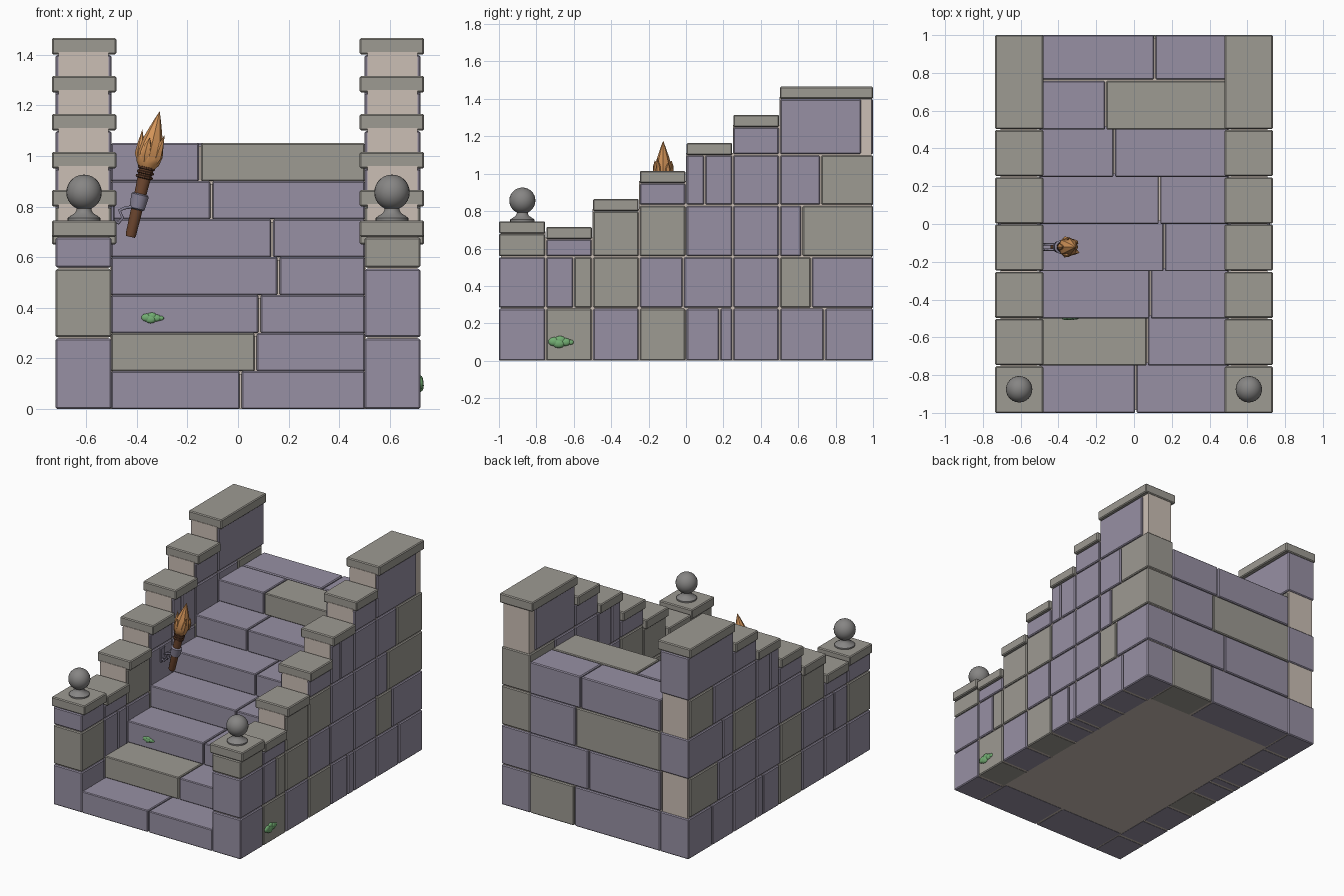
import bpy, bmesh, math
from mathutils import Vector, Matrix

if "Cube" in bpy.data.objects:
    bpy.data.objects.remove(bpy.data.objects["Cube"])


def mat(name, rgb):
    m = bpy.data.materials.new(name)
    m.diffuse_color = (*rgb, 1)
    m.use_nodes = True
    m.node_tree.nodes["Principled BSDF"].inputs["Base Color"].default_value = m.diffuse_color
    return m


PURPLE = mat("purple_stone", (0.31, 0.28, 0.37))
GRAY = mat("gray_stone", (0.34, 0.325, 0.29))
MORTAR = mat("pale_mortar", (0.60, 0.52, 0.46))
BALL = mat("dark_gray_stone", (0.24, 0.235, 0.23))
WOOD = mat("torch_wood", (0.16, 0.065, 0.03))
WRAP = mat("torch_wrap", (0.10, 0.04, 0.02))
METAL = mat("bracket_metal", (0.24, 0.22, 0.30))
FLAME = mat("orange_flame", (0.66, 0.30, 0.10))
MOSS = mat("green_moss", (0.17, 0.42, 0.17))


def add_box(bm, lo, hi, mi=0, bevel=0.0):
    part = bmesh.new()
    size = [b - a for a, b in zip(lo, hi)]
    mid = [(a + b) / 2 for a, b in zip(lo, hi)]
    bmesh.ops.create_cube(part, size=1, matrix=Matrix.Translation(mid) @ Matrix.Diagonal((*size, 1)))
    if bevel:
        bmesh.ops.bevel(part, geom=part.edges[:], offset=bevel, segments=1, affect='EDGES')
    for f in part.faces:
        f.material_index = mi
    tmp = bpy.data.meshes.new("tmp")
    part.to_mesh(tmp)
    bm.from_mesh(tmp)
    part.free()
    bpy.data.meshes.remove(tmp)


def finish(bm, name, mats, smooth=False):
    bmesh.ops.recalc_face_normals(bm, faces=bm.faces[:])
    me = bpy.data.meshes.new(name)
    bm.to_mesh(me)
    bm.free()
    for m in mats:
        me.materials.append(m)
    ob = bpy.data.objects.new(name, me)
    bpy.context.collection.objects.link(ob)
    if smooth:
        bpy.ops.object.select_all(action='DESELECT')
        ob.select_set(True)
        bpy.context.view_layer.objects.active = ob
        bpy.ops.object.shade_smooth_by_angle(angle=math.radians(40))
    return ob


def lathe(bm, profile, n, matrix):
    """Revolve (radius, height) points about local z."""
    rings = []
    for r, h in profile:
        count = 1 if r == 0 else n
        rings.append([bm.verts.new(matrix @ Vector((r * math.cos(math.tau * k / n), r * math.sin(math.tau * k / n), h)))
                      for k in range(count)])
    for a, b in zip(rings, rings[1:]):
        for k in range(n):
            j = (k + 1) % n
            vs = [a[k % len(a)], a[j % len(a)], b[j % len(b)], b[k % len(b)]]
            bm.faces.new(list(dict.fromkeys(vs)))
    for ring in (rings[0], rings[-1]):
        if len(ring) > 1:
            bm.faces.new(ring)


G = 0.004    # half joint
BEV = 0.006
# Wall columns: y start, y end, cap top
COLUMNS = [(-1, -.75, .745), (-.75, -.5, .715), (-.5, -.25, .865), (-.25, 0, 1.015),
           (0, .25, 1.165), (.25, .5, 1.315), (.5, 1, 1.465)]
CAP = 0.065


def column_top(y):
    return next(t for a, b, t in COLUMNS if a <= y <= b) - CAP


# Wall courses: z range, joints, colours of right and left wall
COURSES = [
    (0, .28, (-1, -.75, -.5, -.25, 0, .18, .25, .5, .74, 1), "PGPGPPPPP", "PPPGPPPPP"),
    (.28, .555, (-1, -.75, -.6, -.5, -.25, -.015, .25, .5, .67, 1), "PPGGPPPGP", "GPPPGPPPG"),
    (.555, .83, (-1, -.75, -.5, -.25, 0, .25, .5, .62, 1), "GPGGPPPG", "PPGPPGPP"),
    (.83, 1.10, (-.25, 0, .1, .25, .5, .72, 1), "PPPPPG", "PPPPPG"),
    (1.10, 1.40, (.25, .5, 1), "PP", "PP"),
]


def wall(side, name):
    blocks, caps, core = bmesh.new(), bmesh.new(), bmesh.new()

    def span(a, b):
        return sorted((side * a, side * b))
    x0, x1 = span(.50, .72)
    for row, (z0, z1, ys, right, left) in enumerate(COURSES):
        for a, b, c in zip(ys, ys[1:], right if side > 0 else left):
            top = min(z1, column_top((a + b) / 2))
            end = b - G
            if b == 1:
                end = 1.0
                if side > 0 and row == 4:
                    end = .935      # exposed mortar at the back
                elif side < 0 and row in (1, 3):
                    end = .98
            start = a if a == -1 else a + G
            add_box(blocks, (x0, start, z0 + (G if row else 0)), (x1, end, top - G / 2), "PG".index(c), BEV)
    for a, b, t in COLUMNS:
        c0, c1 = span(.48, .735)
        add_box(caps, (c0, a if a == -1 else a + .003, t - CAP), (c1, b if b == 1 else b - .003, t), 0, BEV)
        c0, c1 = span(.512, .708)
        add_box(core, (c0, max(a, -.988), .001), (c1, min(b, .992), t - CAP + .01))
    finish(blocks, name + "_wall_blocks", [PURPLE, GRAY])
    finish(caps, name + "_wall_caps", [GRAY])
    finish(core, name + "_wall_mortar", [MORTAR])


wall(1, "right")
wall(-1, "left")

# Steps: joint position and colours of left and right block
steps, core = bmesh.new(), bmesh.new()
for i, (joint, cols) in enumerate([(.01, "PP"), (.07, "GP"), (.085, "PP"), (.16, "PP"),
                                   (.135, "PP"), (-.105, "PP"), (-.15, "PG")]):
    y0, z1 = -1 + .25 * i, .15 * (i + 1)
    y1 = y0 + .257 if i == 6 else y0 + .275
    for a, b, c in ((-.50, joint - G, cols[0]), (joint + G, .50, cols[1])):
        add_box(steps, (a, y0, z1 - .15), (b, y1, z1), "PG".index(c), .005)
    add_box(core, (-.505, y0 + .015, .001), (.505, min(y0 + .27, .78), z1 - .012))
add_box(core, (-.505, .75, .001), (.505, .985, 1.038))
finish(steps, "stair_blocks", [PURPLE, GRAY])
finish(core, "stair_mortar", [MORTAR])

# Back facing blocks
back = bmesh.new()
for z0, z1, joint, cols in ((0, .28, .16, "PG"), (.28, .555, .05, "PP"), (.555, .83, .15, "GP"), (.83, 1.05, .11, "PP")):
    for a, b, c in ((-.50, joint - G, cols[0]), (joint + G, .50, cols[1])):
        add_box(back, (a, .765, z0), (b, 1, z1 - (G if z1 < 1 else 0)), "PG".index(c), BEV)
finish(back, "back_blocks", [PURPLE, GRAY])

# Ball finials on the front posts
R, CZ = .07, .112
profile = [(.065, 0), (.065, .010), (.055, .018), (.036, .030), (.030, .042)]
profile += [(R * math.sin(t), CZ - R * math.cos(t)) for t in [math.radians(25 + 155 * k / 12) for k in range(12)]]
profile += [(0, CZ + R)]
for side, name in ((1, "right"), (-1, "left")):
    bm = bmesh.new()
    lathe(bm, profile, 24, Matrix.Translation((side * .608, -.875, .744)))
    finish(bm, name + "_ball_finial", [BALL], True)

# Torch leaning away from the left wall, local z along the handle
base = Vector((-.425, -.122, .68))
axis = Vector((.07, 0, .30)).normalized()
T = Matrix.Translation(base) @ axis.to_track_quat('Z', 'Y').to_matrix().to_4x4()
bm = bmesh.new()
lathe(bm, [(.019, 0), (.022, .01), (.026, .20), (.032, .30)], 10, T)
finish(bm, "torch_handle", [WOOD], True)
bm = bmesh.new()
for k in range(4):
    h = .235 + k * .018
    lathe(bm, [(.026, h), (.036, h + .004), (.036, h + .011), (.028, h + .015)], 10, T)
finish(bm, "torch_wrapping", [WRAP])
bm = bmesh.new()
lathe(bm, [(.024, .11), (.032, .115), (.037, .17), (.030, .175)], 10, T)
finish(bm, "torch_ring", [METAL], True)

# Flame with side tongues
bm = bmesh.new()
lathe(bm, [(.030, .275), (.046, .30), (.053, .335), (.044, .38), (.028, .43), (.013, .475), (0, .51)], 8, T)
for k in range(5):
    ang = math.tau * k / 5 + .3
    M = T @ Matrix.Rotation(ang, 4, 'Z') @ Matrix.Translation((.033, 0, .30)) @ Matrix.Rotation(.14, 4, 'Y')
    lathe(bm, [(.010, 0), (.021, .03), (.014, .07), (0, .125 if k % 2 else .10)], 6, M)
finish(bm, "torch_flame", [FLAME], True)

# Wall bracket: plate and curled arms
bm = bmesh.new()
add_box(bm, (-.503, -.145, .72), (-.488, -.10, .82), 0, .004)
finish(bm, "bracket_plate", [METAL])
for k, dy in enumerate((-.014, .014)):
    cu = bpy.data.curves.new("arm", 'CURVE')
    cu.dimensions = '3D'
    cu.bevel_depth, cu.bevel_resolution = .007, 1
    pts = [(-.495, .745), (-.472, .735), (-.455, .755), (-.468, .785), (-.445, .795), (-.41, .80)]
    sp = cu.splines.new('POLY')
    sp.points.add(len(pts) - 1)
    for p, (x, z) in zip(sp.points, pts):
        p.co = (x, -.122 + dy, z, 1)
    cu.materials.append(METAL)
    ob = bpy.data.objects.new(("front" if k == 0 else "rear") + "_bracket_arm", cu)
    bpy.context.collection.objects.link(ob)


# Moss patches: flattened lumps, along = length direction, out = surface normal
def moss(name, centre, along, out, s):
    bm = bmesh.new()
    along, out = Vector(along), Vector(out)
    up = Vector((0, 0, 1))
    for u, v, r in ((-.036, .002, .026), (-.014, -.006, .028), (-.008, .010, .024), (.018, 0, .023), (.042, -.001, .015)):
        c = Vector(centre) + along * u * s + up * v * s
        M = Matrix((along * 1.15, up * .85, out * .45)).transposed().to_4x4()
        bmesh.ops.create_icosphere(bm, subdivisions=2, radius=r * s, matrix=Matrix.Translation(c) @ M)
    finish(bm, name, [MOSS], True)


moss("step_moss", (-.335, -.50, .36), (1, 0, 0), (0, -1, 0), .72)
moss("side_moss", (.72, -.665, .10), (0, 1, 0), (1, 0, 0), 1.1)
